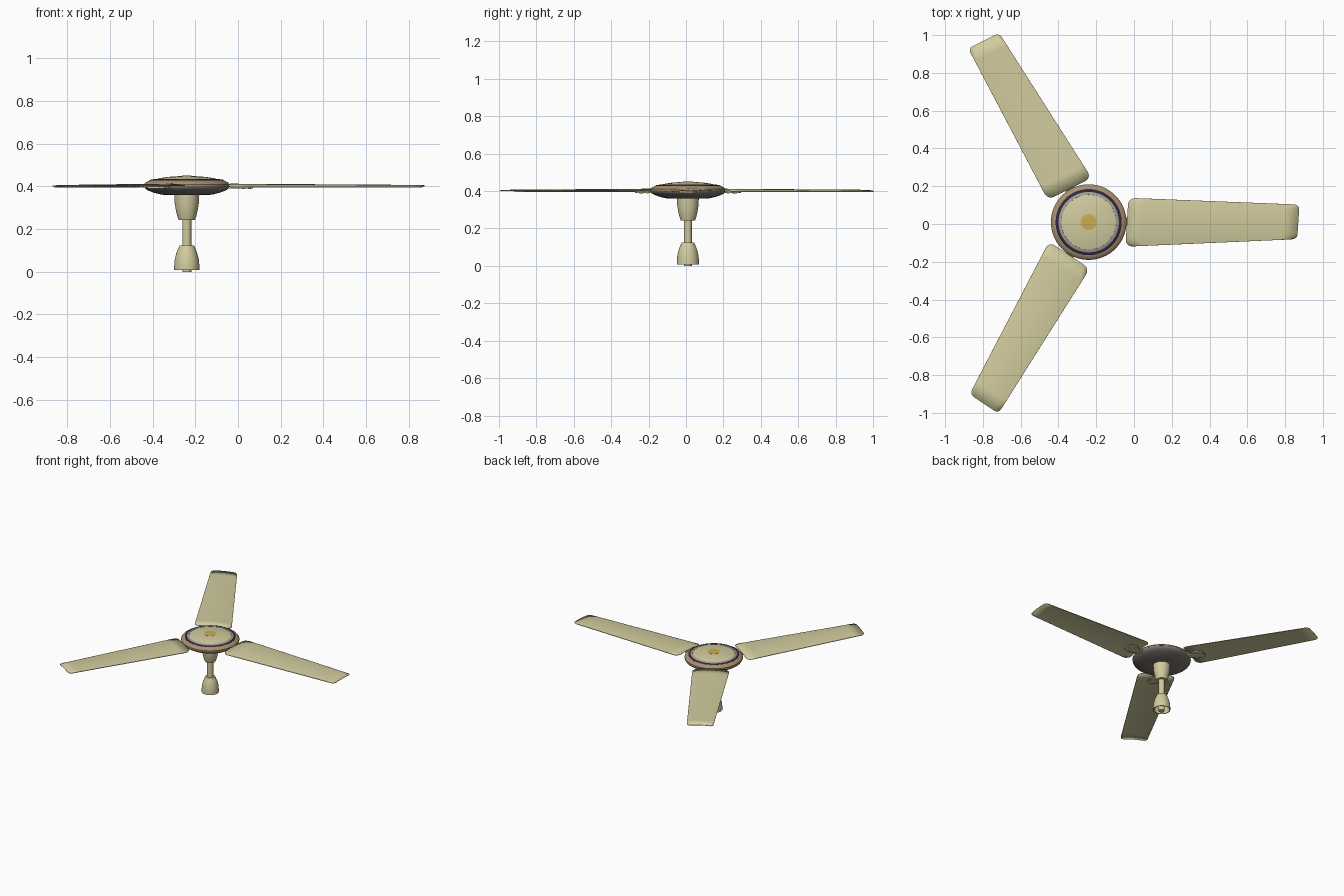
import bpy, bmesh, math
from mathutils import Matrix, Vector

if "Cube" in bpy.data.objects:
    bpy.data.objects.remove(bpy.data.objects["Cube"])

CX, CY = -0.24, 0.01   # fan axis


def material(name, r, g, b):
    m = bpy.data.materials.new(name)
    m.diffuse_color = (r, g, b, 1)
    m.use_nodes = True
    m.node_tree.nodes["Principled BSDF"].inputs["Base Color"].default_value = m.diffuse_color
    return m


CREAM = material("cream", 0.64, 0.60, 0.34)
TAN = material("tan", 0.40, 0.28, 0.15)
DARK = material("dark_purple", 0.03, 0.02, 0.05)
SILVER = material("silver", 0.36, 0.34, 0.31)
TAUPE = material("taupe", 0.20, 0.18, 0.165)
GOLD = material("gold", 0.62, 0.42, 0.08)


def finish(name, bm, mat, angle=35):
    bmesh.ops.remove_doubles(bm, verts=bm.verts, dist=1e-5)
    bmesh.ops.recalc_face_normals(bm, faces=bm.faces)
    me = bpy.data.meshes.new(name)
    bm.to_mesh(me)
    bm.free()
    me.materials.append(mat)
    ob = bpy.data.objects.new(name, me)
    bpy.context.collection.objects.link(ob)
    bpy.ops.object.select_all(action='DESELECT')
    ob.select_set(True)
    bpy.context.view_layer.objects.active = ob
    bpy.ops.object.shade_smooth_by_angle(angle=math.radians(angle))
    return ob


def lathe(name, profile, mat, closed=False, segs=64):
    """Revolve (radius, z) points around the fan axis."""
    bm = bmesh.new()
    vs = [bm.verts.new((r, 0, z)) for r, z in profile]
    pairs = list(zip(vs, vs[1:])) + ([(vs[-1], vs[0])] if closed else [])
    edges = [bm.edges.new(p) for p in pairs]
    bmesh.ops.spin(bm, geom=vs + edges, cent=(0, 0, 0), axis=(0, 0, 1),
                   angle=math.tau, steps=segs)
    bmesh.ops.translate(bm, verts=bm.verts, vec=(CX, CY, 0))
    return finish(name, bm, mat)


# Hanger: rod and the two bell-shaped covers
lathe("down_rod", [(0, 0), (0.021, 0), (0.021, 0.37), (0, 0.37)], CREAM, segs=32)
lathe("ceiling_canopy", [(0.054, 0.008), (0.059, 0.008), (0.059, 0.03), (0.056, 0.06),
                         (0.048, 0.09), (0.039, 0.112), (0.033, 0.124), (0.02, 0.124),
                         (0.02, 0.118), (0.03, 0.116), (0.045, 0.08), (0.053, 0.04)],
      CREAM, closed=True)
lathe("lower_canopy", [(0.02, 0.242), (0.038, 0.242), (0.045, 0.262), (0.052, 0.292),
                       (0.057, 0.325), (0.059, 0.372), (0.02, 0.372)], CREAM, closed=True)

# Motor housing: underside, rim, trim rings, dome and centre badge
lathe("motor_underside", [(0, 0.36), (0.105, 0.36), (0.125, 0.363), (0.155, 0.371),
                          (0.18, 0.38), (0.193, 0.388), (0.199, 0.397), (0.199, 0.408),
                          (0, 0.408)], TAUPE)
lathe("motor_rim", [(0.19, 0.402), (0.2, 0.402), (0.2, 0.41), (0.195, 0.417),
                    (0.185, 0.423), (0.174, 0.428), (0.17, 0.428), (0.17, 0.405)],
      TAN, closed=True)
lathe("dark_trim_ring", [(0.175, 0.42), (0.175, 0.428), (0.171, 0.431), (0.164, 0.433),
                         (0.16, 0.432), (0.16, 0.42)], DARK, closed=True)
lathe("silver_trim_ring", [(0.163, 0.42), (0.163, 0.431), (0.154, 0.434), (0.145, 0.436),
                           (0.142, 0.42)], SILVER, closed=True)
lathe("top_dome", [(0.147, 0.424), (0.147, 0.434), (0.12, 0.440), (0.09, 0.4445),
                   (0.06, 0.447), (0.03, 0.4485), (0, 0.449)], CREAM)
lathe("centre_badge", [(0.042, 0.446), (0.042, 0.449), (0.02, 0.4503), (0, 0.4505)], GOLD, segs=32)


def corner(t, start, size):
    """Inset that rounds the blade end near its edges."""
    k = max(0, (abs(t) - start) / (1 - start))
    return size * (1 - math.sqrt(max(0, 1 - k * k)))


def blade(name, angle):
    half = [0, 0.3, 0.6, 0.76, 0.85, 0.92, 0.965, 0.99, 1]
    ts = [-t for t in reversed(half[1:])] + half
    cols = 12
    bm = bmesh.new()
    rows = []
    for t in ts:
        u0 = 0.2025 + 0.008 * t + corner(t, 0.74, 0.04)
        u1 = 1.11 + 0.006 * t - corner(t, 0.76, 0.03)
        row = []
        for i in range(cols + 1):
            u = u0 + (u1 - u0) * i / cols
            k = (u - 0.2) / 0.91
            hi, lo = 0.129 - 0.036 * k, -0.13 + 0.040 * k
            v = lo + (hi - lo) * (t + 1) / 2
            camber = (0.015 - 0.006 * k) * (1 - ((t - 0.2) / 1.2) ** 2)
            row.append(bm.verts.new((u, v, 0.398 + camber)))
        rows.append(row)
    for a, b in zip(rows, rows[1:]):
        for i in range(cols):
            bm.faces.new((a[i], a[i + 1], b[i + 1], b[i]))
    place(bm, angle)
    ob = finish(name, bm, CREAM)
    sol = ob.modifiers.new("thickness", 'SOLIDIFY')
    sol.thickness = 0.004
    sol.offset = -1


def bracket(name, angle):
    # flat arm: narrow neck at the motor, wider pad under the blade
    side = [(0.15, 0.03), (0.198, 0.024), (0.225, 0.024), (0.245, 0.045),
            (0.29, 0.045), (0.31, 0.03)]
    outline = side + [(u, -v) for u, v in reversed(side)]
    bm = bmesh.new()
    f = bm.faces.new([bm.verts.new((u, v, 0.391)) for u, v in outline])
    ext = bmesh.ops.extrude_face_region(bm, geom=[f])
    top = [g for g in ext["geom"] if isinstance(g, bmesh.types.BMVert)]
    bmesh.ops.translate(bm, verts=top, vec=(0, 0, 0.009))
    # screws that hold the blade
    for u, v in ((0.265, 0.028), (0.265, -0.028), (0.295, 0)):
        bmesh.ops.create_cone(bm, cap_ends=True, segments=12, radius1=0.006, radius2=0.007,
                              depth=0.006, matrix=Matrix.Translation((u, v, 0.390)))
    place(bm, angle)
    finish(name, bm, CREAM)


def place(bm, angle):
    m = Matrix.Translation(Vector((CX, CY, 0))) @ Matrix.Rotation(math.radians(angle), 4, 'Z')
    bmesh.ops.transform(bm, matrix=m, verts=bm.verts)


# Three blades with their brackets
for n in range(3):
    blade(f"blade_{n + 1}", 120 * n)
    bracket(f"blade_bracket_{n + 1}", 120 * n)
